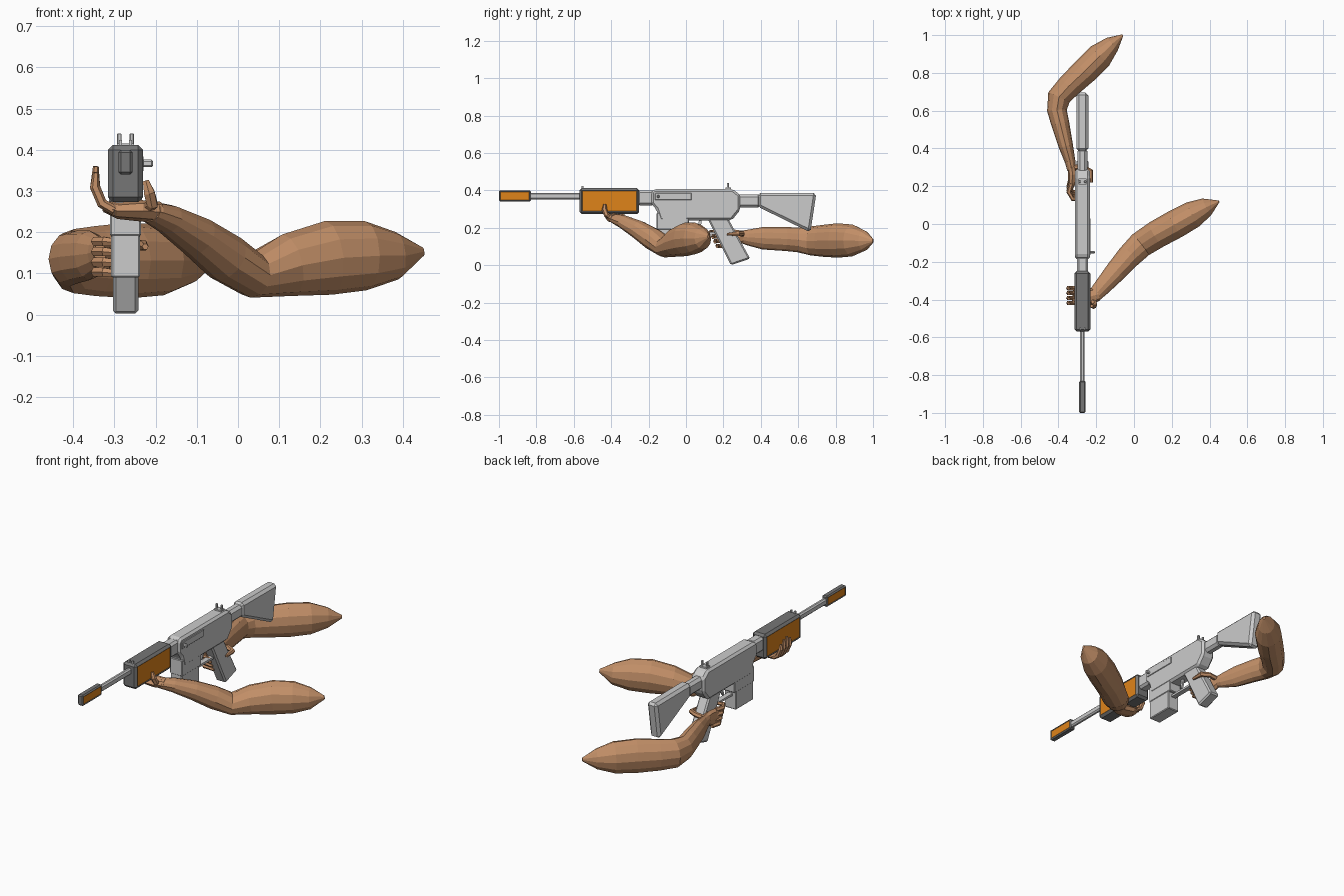
import bpy, bmesh, math
from mathutils import Vector

GX = -0.273  # gun centre plane


def material(name, colour):
    m = bpy.data.materials.new(name)
    m.diffuse_color = (*colour, 1)
    return m


SKIN = material("skin", (0.55, 0.28, 0.14))
ORANGE = material("orange", (0.74, 0.23, 0.01))


def finish(name, bm, mats=()):
    bmesh.ops.recalc_face_normals(bm, faces=bm.faces[:])
    me = bpy.data.meshes.new(name)
    bm.to_mesh(me)
    bm.free()
    ob = bpy.data.objects.new(name, me)
    bpy.context.collection.objects.link(ob)
    for m in mats:
        me.materials.append(m)
    return ob


def plate(name, pts, width, bevel=0.0, x=GX, inset=0.0):
    """Extrude a (y, z) profile across x, chamfer it, optionally add recessed orange sides."""
    bm = bmesh.new()
    a = [bm.verts.new((x - width / 2, y, z)) for y, z in pts]
    b = [bm.verts.new((x + width / 2, y, z)) for y, z in pts]
    bm.faces.new(a)
    bm.faces.new(b[::-1])
    n = len(pts)
    for i in range(n):
        j = (i + 1) % n
        bm.faces.new((a[j], a[i], b[i], b[j]))
    bmesh.ops.recalc_face_normals(bm, faces=bm.faces[:])
    if bevel:
        bmesh.ops.bevel(bm, geom=bm.edges[:], offset=bevel, segments=1,
                        affect='EDGES', clamp_overlap=True)
    mats = []
    if inset:
        grey = material("grey", (0.18, 0.18, 0.18))
        mats = [grey, ORANGE]
        bm.normal_update()
        sides = [f for f in bm.faces if abs(f.normal.x) > 0.99]
        bmesh.ops.inset_individual(bm, faces=sides, thickness=inset, depth=-0.003)
        for f in sides:
            f.material_index = 1
    return finish(name, bm, mats)


def box(name, y0, y1, z0, z1, width, bevel=0.0, x=GX, inset=0.0):
    return plate(name, [(y0, z0), (y1, z0), (y1, z1), (y0, z1)], width, bevel, x, inset)


def limb(name, rings, sides=8, ref=(0, 0, 1)):
    """Loft ellipses; each ring is x, y, z, side radius, radius toward ref."""
    bm = bmesh.new()
    cs = [Vector(r[:3]) for r in rings]
    loops = []
    for i, r in enumerate(rings):
        t = (cs[min(i + 1, len(cs) - 1)] - cs[max(i - 1, 0)]).normalized()
        s = t.cross(Vector(ref)).normalized()
        u = s.cross(t)
        angles = [2 * math.pi * k / sides for k in range(sides)]
        loops.append([bm.verts.new(cs[i] + s * r[3] * math.cos(a) + u * r[4] * math.sin(a))
                      for a in angles])
    for p, q in zip(loops, loops[1:]):
        for k in range(sides):
            j = (k + 1) % sides
            bm.faces.new((p[k], p[j], q[j], q[k]))
    bm.faces.new(loops[0])
    bm.faces.new(loops[-1])
    return finish(name, bm, [SKIN])


def finger(name, path, r, ref=(0, 0, 1)):
    radii = [r] * (len(path) - 1) + [r * 0.55]
    return limb(name, [(*p, q, q) for p, q in zip(path, radii)], 6, ref)


# Barrel, muzzle and handguard
box("barrel", -0.84, -0.56, 0.352, 0.387, 0.024, 0.007)
box("muzzle", -1.0, -0.83, 0.34, 0.40, 0.034, 0.006, inset=0.005)
box("handguard", -0.57, -0.25, 0.273, 0.412, 0.085, 0.012, inset=0.005)
box("handguard_neck", -0.26, -0.17, 0.32, 0.40, 0.06, 0.012)

# Receiver, ejection cover and charging handle
plate("receiver", [(-0.187, 0.33), (-0.187, 0.39), (-0.17, 0.407), (0.25, 0.407), (0.29, 0.375),
                   (0.29, 0.295), (0.245, 0.24), (-0.14, 0.238), (-0.16, 0.30)], 0.08, 0.012)
box("ejection_cover", -0.165, 0.03, 0.348, 0.385, 0.006, 0.002, x=GX + 0.041)
box("charging_handle", -0.155, -0.143, 0.358, 0.376, 0.04, 0.004, x=-0.226)

# Magazine, grip and trigger
box("magazine_well", -0.157, 0.015, 0.19, 0.28, 0.076, 0.004)
plate("magazine", [(-0.155, 0.20), (-0.155, 0.09), (0.0, 0.09), (0.0, 0.20)], 0.07, 0.004)
plate("pistol_grip", [(0.115, 0.25), (0.225, 0.25), (0.343, 0.035), (0.24, 0.0)], 0.062, 0.008)
box("trigger_guard", 0.0, 0.16, 0.165, 0.177, 0.028)
plate("trigger", [(0.07, 0.245), (0.085, 0.245), (0.08, 0.21), (0.07, 0.19), (0.062, 0.19)], 0.01)

# Sights
for i, side in enumerate((-1, 1)):
    box(f"rear_sight_post_{i}", 0.218, 0.23, 0.40, 0.44, 0.011, 0.002, x=GX + side * 0.015)
    box(f"front_sight_post_{i}", -0.56, -0.548, 0.405, 0.424, 0.008, x=GX + side * 0.012)
box("rear_sight_base", 0.21, 0.24, 0.40, 0.415, 0.042)

# Stock
box("stock_tube", 0.27, 0.40, 0.308, 0.378, 0.052, 0.014)
plate("stock", [(0.385, 0.312), (0.385, 0.387), (0.697, 0.385), (0.665, 0.175)], 0.062, 0.014)

# Supporting arm, under the handguard
limb("support_arm", [
    (-0.215, -0.385, 0.25, 0.036, 0.026), (-0.17, -0.335, 0.232, 0.045, 0.036),
    (-0.10, -0.255, 0.19, 0.056, 0.05), (-0.03, -0.175, 0.138, 0.064, 0.06),
    (0.035, -0.11, 0.096, 0.07, 0.055), (0.12, -0.055, 0.12, 0.074, 0.076),
    (0.22, 0.0, 0.138, 0.076, 0.09), (0.31, 0.05, 0.143, 0.072, 0.084),
    (0.385, 0.09, 0.143, 0.05, 0.058), (0.45, 0.12, 0.153, 0.005, 0.01)], 12)
limb("support_palm", [
    (-0.19, -0.372, 0.248, 0.034, 0.026), (-0.235, -0.385, 0.252, 0.046, 0.026),
    (-0.29, -0.382, 0.252, 0.05, 0.02), (-0.322, -0.378, 0.262, 0.046, 0.014)], 8)
for i in range(4):
    y = -0.418 + i * 0.026
    tip = (0.345, 0.36, 0.352, 0.335)[i]
    finger(f"support_finger_{i}", [(-0.30, y, 0.253), (-0.33, y, 0.27), (-0.347, y, 0.31),
                                   (-0.345, y - 0.004, tip)], 0.0125, (0, 1, 0))
finger("support_thumb", [(-0.225, -0.395, 0.255), (-0.208, -0.425, 0.268),
                         (-0.215, -0.436, 0.295), (-0.224, -0.434, 0.325)], 0.015, (1, 0, 0))

# Firing arm, behind the pistol grip
limb("firing_arm", [
    (-0.33, 0.285, 0.153, 0.023, 0.03), (-0.338, 0.33, 0.148, 0.028, 0.042),
    (-0.36, 0.41, 0.144, 0.038, 0.06), (-0.39, 0.53, 0.14, 0.048, 0.064),
    (-0.408, 0.60, 0.135, 0.052, 0.066), (-0.398, 0.67, 0.13, 0.062, 0.078),
    (-0.345, 0.73, 0.13, 0.064, 0.085), (-0.26, 0.81, 0.132, 0.07, 0.092),
    (-0.18, 0.89, 0.132, 0.07, 0.085), (-0.115, 0.953, 0.13, 0.044, 0.055),
    (-0.06, 1.0, 0.13, 0.005, 0.01)], 12)
limb("firing_palm", [
    (-0.33, 0.305, 0.152, 0.022, 0.032), (-0.325, 0.265, 0.148, 0.024, 0.042),
    (-0.328, 0.22, 0.142, 0.02, 0.046), (-0.335, 0.19, 0.138, 0.014, 0.044)], 8)
for i in range(4):
    z = 0.178 - i * 0.025
    front = 0.12 + (0.245 - z) * 0.47 - 0.014
    finger(f"firing_finger_{i}", [(-0.332, front + 0.075, z), (-0.345, front + 0.03, z),
                                  (-0.325, front - 0.004, z), (-0.265, front - 0.006, z - 0.006)],
           0.0125)
finger("firing_thumb", [(-0.325, 0.30, 0.163), (-0.27, 0.30, 0.17), (-0.23, 0.28, 0.168),
                        (-0.225, 0.22, 0.165)], 0.014)
